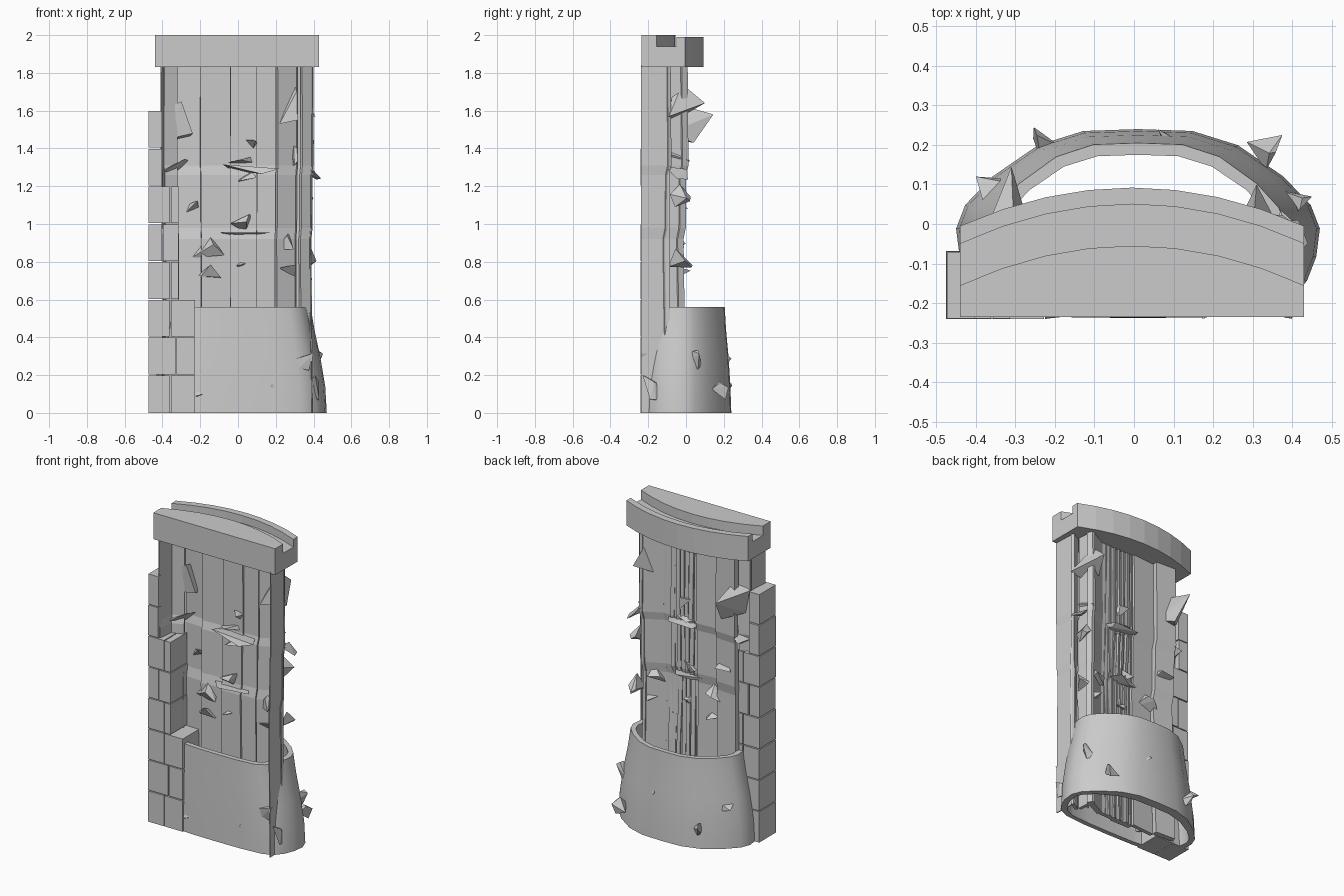
import bpy, bmesh, math, random
from mathutils import Vector

if "Cube" in bpy.data.objects:
    bpy.data.objects.remove(bpy.data.objects["Cube"])

random.seed(4)


def finish(name, bm, smooth=False):
    bmesh.ops.recalc_face_normals(bm, faces=bm.faces)
    me = bpy.data.meshes.new(name)
    bm.to_mesh(me)
    bm.free()
    ob = bpy.data.objects.new(name, me)
    bpy.context.collection.objects.link(ob)
    if smooth:
        bpy.ops.object.select_all(action='DESELECT')
        ob.select_set(True)
        bpy.context.view_layer.objects.active = ob
        bpy.ops.object.shade_smooth_by_angle(angle=math.radians(35))
    return ob


def loft(bm, rings, closed_path=False):
    """Skin a list of equal-length closed rings of 3D points."""
    vs = [[bm.verts.new(p) for p in r] for r in rings]
    n = len(vs[0])
    pairs = list(zip(vs, vs[1:]))
    if closed_path:
        pairs.append((vs[-1], vs[0]))
    for a, b in pairs:
        for i in range(n):
            j = (i + 1) % n
            bm.faces.new((a[i], a[j], b[j], b[i]))
    if not closed_path:
        bm.faces.new(vs[0])
        bm.faces.new(vs[-1])


def prism(bm, outline, z0, z1):
    loft(bm, [[(x, y, z) for x, y in outline] for z in (z0, z1)])


def box(bm, x0, x1, y0, y1, z0, z1):
    prism(bm, [(x0, y0), (x1, y0), (x1, y1), (x0, y1)], z0, z1)


# curved cap: tray with a front slab and a rear lip
XL, XR = -0.44, 0.43


def arc(y_end, y_mid, n=8):
    pts = []
    for i in range(n + 1):
        t = i / n * 2 - 1
        pts.append(((XL + XR) / 2 + t * (XR - XL) / 2, y_mid + (y_end - y_mid) * t * t))
    return pts


back, lip, slab = arc(-0.005, 0.092), arc(-0.05, 0.05), arc(-0.155, -0.055)
front = [(XR, -0.235), (XL, -0.235)]
for name, outline, z0, z1 in (("cap_base", back + front, 1.83, 1.94),
                              ("cap_front_slab", slab + front, 1.94, 2.0),
                              ("cap_rear_lip", back + lip[::-1], 1.94, 1.99)):
    bm = bmesh.new()
    prism(bm, outline, z0, z1)
    finish(name, bm)

# wall of bent planks at staggered depths: rear edge start, rear edge end, thickness
planks = [((-0.41, -0.225), (-0.395, -0.09), 0.006), ((-0.40, -0.10), (-0.33, -0.07), 0.025),
          ((-0.335, -0.022), (-0.195, -0.03), 0.035), ((-0.20, -0.062), (-0.04, -0.05), 0.025),
          ((-0.04, -0.07), (0.10, -0.07), 0.03), ((0.10, -0.065), (0.20, -0.06), 0.025),
          ((0.195, -0.06), (0.325, 0.005), 0.035), ((0.325, 0.005), (0.335, -0.11), 0.02),
          ((0.33, -0.12), (0.39, -0.085), 0.02), ((0.394, -0.085), (0.40, -0.237), 0.006)]
levels = [(0, 0.0), (0.5, -0.012), (0.92, -0.018), (0.98, -0.006), (1.26, -0.004),
          (1.31, 0.008), (1.84, 0.004)]
bm = bmesh.new()
for k, (a, b, thick) in enumerate(planks):
    a, b = Vector(a), Vector(b)
    d = (b - a).normalized()
    nrm = Vector((d.y, -d.x)) * thick
    rings = []
    for z, off in levels:
        o = Vector((0, 0 if k in (0, 9) else off))
        squeeze = 1 + (off - 0.005) * 1.2
        rings.append([((p + o).x * squeeze, (p + o).y, z) for p in (a, b, b + nrm, a + nrm)])
    loft(bm, rings)
finish("wall_planks", bm)

# narrow rough strips in the recess behind the wall
bm = bmesh.new()
for i in range(7):
    x = -0.03 + i * 0.032
    w = random.uniform(0.008, 0.013)
    rings = []
    for z, off in levels:
        y, s = -0.055 + off + random.uniform(-0.006, 0.006), random.uniform(-0.006, 0.006)
        rings.append([(x - w + s, y - 0.025, z), (x + w + s, y - 0.025, z),
                      (x + w + s, y, z), (x - w + s, y - 0.008, z)])
    loft(bm, rings)
finish("rear_strips", bm)

# flared skirt: hollow ring, rounded behind and flattened in front
half = [(0, 1), (0.3, 0.98), (0.55, 0.83), (0.8, 0.5), (0.95, 0.2), (1, -0.05),
        (0.98, -0.35), (0.93, -0.6), (0.84, -0.82), (0.7, -0.94), (0.4, -0.99)]
unit = half + [(0, -1)] + [(-x, y) for x, y in half[:0:-1]]


def skirt_ring(rx, yb, yf, z):
    return [(0.01 + x * rx, y * yb if y > 0 else y * yf, z) for x, y in unit]


outer = [(0.46, 0.24, 0.238, 0), (0.452, 0.235, 0.237, 0.14), (0.425, 0.225, 0.235, 0.30),
         (0.395, 0.212, 0.232, 0.44), (0.375, 0.205, 0.23, 0.56)]
inner = [(rx - 0.035, yb - 0.03 - 0.05 * (0.56 - z), yf - 0.03, z)
         for rx, yb, yf, z in outer[::-1]]
bm = bmesh.new()
loft(bm, [skirt_ring(*r) for r in outer + inner], closed_path=True)
finish("flared_skirt", bm, smooth=True)

# stepped brick pier, two brick widths alternating per course
bm = bmesh.new()
G = 0.004
for row in range(8):
    right = -0.225 if row < 3 else -0.312 if row < 6 else -0.40
    joint = (-0.36, -0.33)[row % 2] if row < 3 else (-0.40, -0.36)[row % 2]
    cuts = [-0.475, joint, right] if row < 6 else [-0.475, right]
    z = row * 0.2
    for x0, x1 in zip(cuts, cuts[1:]):
        j = random.uniform(0, 0.004)
        box(bm, x0 + (G if x0 > -0.47 else j / 2), x1 - G / 2, -0.24 + j / 4, -0.068 - j,
            z + (G if row else 0), z + 0.2 - G / 2)
finish("brick_pier", bm)


# jagged stone shards: random hulls stretched to a given bounding size
def shard(bm, c, size, n=6):
    pts = [Vector([random.gauss(0, 1) for _ in range(3)]).normalized() for _ in range(n)]
    lo = [min(p[k] for p in pts) for k in range(3)]
    hi = [max(p[k] for p in pts) for k in range(3)]
    vs = [bm.verts.new([c[k] + size[k] * ((p[k] - lo[k]) / (hi[k] - lo[k]) - 0.5)
                        for k in range(3)]) for p in pts]
    bmesh.ops.convex_hull(bm, input=vs)


wall_shards = [
    ((-0.16, -0.08, 0.88), (0.18, 0.14, 0.12)), ((-0.15, -0.08, 0.75), (0.12, 0.12, 0.07)),
    ((0.03, -0.10, 0.79), (0.08, 0.10, 0.04)), ((0.27, -0.04, 0.75), (0.10, 0.13, 0.07)),
    ((0.24, -0.06, 0.91), (0.11, 0.12, 0.09)), ((0.02, -0.10, 1.00), (0.12, 0.12, 0.10)),
    ((-0.26, -0.05, 1.09), (0.11, 0.12, 0.07)), ((-0.33, -0.07, 1.30), (0.14, 0.14, 0.09)),
    ((0.05, -0.10, 1.41), (0.10, 0.12, 0.08)), ((0.315, -0.04, 1.36), (0.06, 0.12, 0.11)),
    ((0.40, -0.05, 1.27), (0.08, 0.12, 0.07)), ((0.385, -0.03, 0.82), (0.06, 0.13, 0.10)),
    ((0.37, -0.03, 1.15), (0.06, 0.11, 0.12)), ((0.05, -0.09, 1.25), (0.10, 0.10, 0.05)),
]
plate_shards = [((0.07, -0.09, 1.29), (0.30, 0.17, 0.05)), ((0.03, -0.09, 1.33), (0.16, 0.14, 0.05)),
                ((0.03, -0.09, 0.945), (0.28, 0.16, 0.025))]
skirt_shards = [
    ((0.35, -0.19, 0.27), (0.10, 0.10, 0.09)), ((0.39, -0.16, 0.13), (0.08, 0.14, 0.14)),
    ((0.21, -0.21, 0.13), (0.08, 0.06, 0.07)), ((-0.20, -0.21, 0.11), (0.05, 0.06, 0.07)),
    ((0.41, 0.05, 0.28), (0.08, 0.07, 0.10)), ((0.33, 0.18, 0.12), (0.09, 0.09, 0.10)),
    ((-0.22, 0.20, 0.13), (0.07, 0.09, 0.09)), ((-0.36, 0.08, 0.25), (0.08, 0.08, 0.07)),
    ((0.1, 0.215, 0.28), (0.08, 0.05, 0.06)),
]
for name, group in (("wall_shards", wall_shards), ("plate_shards", plate_shards),
                    ("skirt_shards", skirt_shards)):
    bm = bmesh.new()
    for c, s in group:
        shard(bm, c, s)
    finish(name, bm)

# two large pyramid spikes high on the wall
bm = bmesh.new()
for pts in ([(-0.40, -0.08, 1.60), (-0.30, -0.10, 1.65), (-0.24, -0.09, 1.48),
             (-0.37, -0.08, 1.45), (-0.31, 0.145, 1.58), (-0.28, 0.04, 1.43)],
            [(0.22, -0.09, 1.53), (0.30, -0.02, 1.74), (0.41, -0.09, 1.57),
             (0.31, -0.07, 1.70), (0.31, 0.10, 1.64)]):
    bmesh.ops.convex_hull(bm, input=[bm.verts.new(p) for p in pts])
finish("large_spikes", bm)
